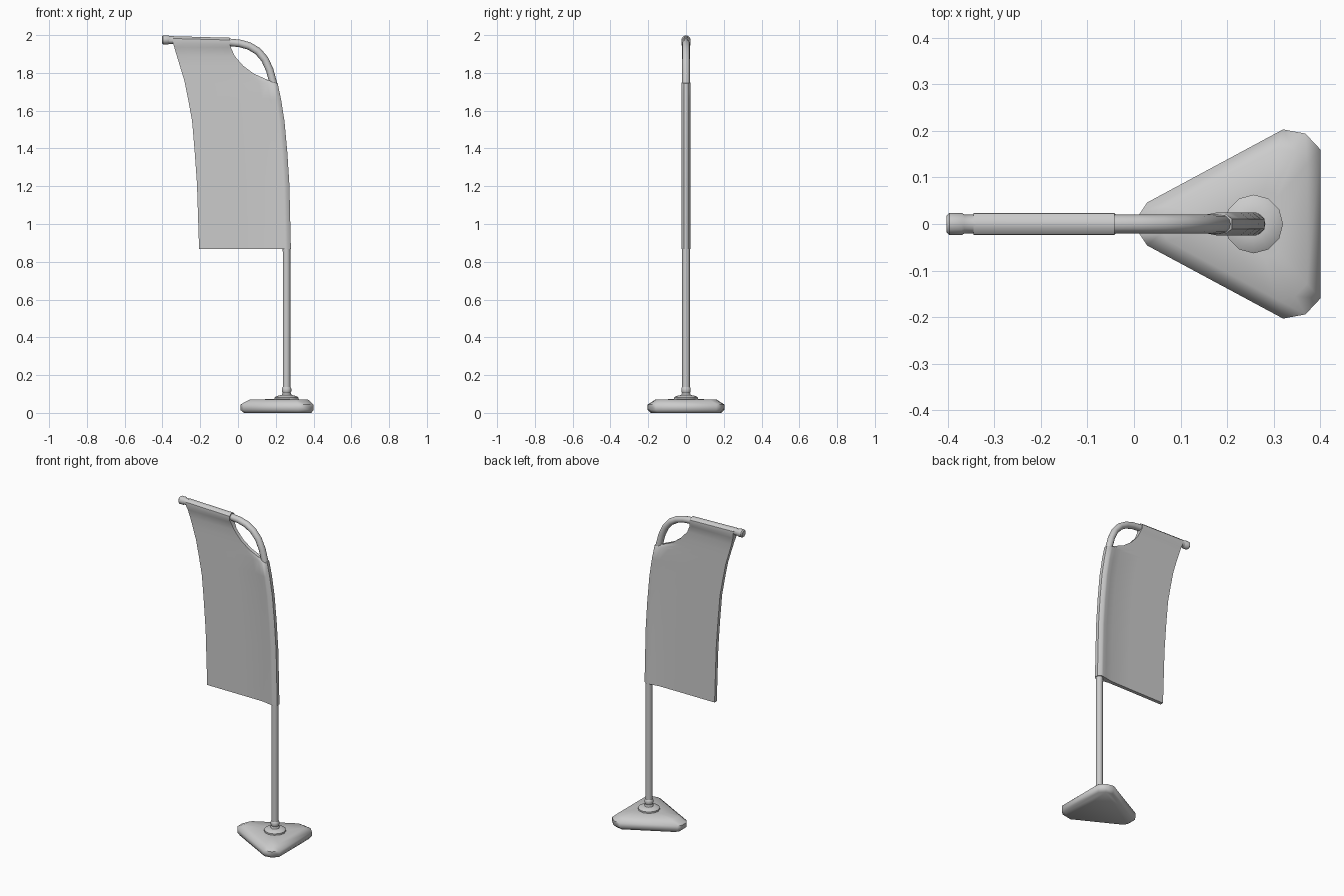
import bpy, bmesh, math
from mathutils import Vector

cube = bpy.data.objects.get("Cube")
if cube:
    bpy.data.objects.remove(cube, do_unlink=True)

grey = bpy.data.materials.new("light_grey")
grey.use_nodes = True
grey.diffuse_color = (0.6, 0.6, 0.6, 1)
grey.node_tree.nodes["Principled BSDF"].inputs["Base Color"].default_value = (0.6, 0.6, 0.6, 1)

POLE_X = 0.257


def finish(name, bm, angle=40):
    bmesh.ops.recalc_face_normals(bm, faces=bm.faces)
    mesh = bpy.data.meshes.new(name)
    bm.to_mesh(mesh)
    bm.free()
    mesh.materials.append(grey)
    obj = bpy.data.objects.new(name, mesh)
    bpy.context.collection.objects.link(obj)
    bpy.ops.object.select_all(action='DESELECT')
    obj.select_set(True)
    bpy.context.view_layer.objects.active = obj
    bpy.ops.object.shade_smooth_by_angle(angle=math.radians(angle))
    return obj


def loft(name, rings, angle=40):
    """Skin a list of equal-length closed rings and cap both ends."""
    bm = bmesh.new()
    loops = [[bm.verts.new(p) for p in ring] for ring in rings]
    n = len(loops[0])
    for a, b in zip(loops, loops[1:]):
        for i in range(n):
            j = (i + 1) % n
            bm.faces.new((a[i], a[j], b[j], b[i]))
    bm.faces.new(loops[0])
    bm.faces.new(loops[-1])
    return finish(name, bm, angle)


def tube(name, stations, sides=12):
    """Round tube in the xz plane through (x, z, radius) stations."""
    pts = [Vector((x, 0, z)) for x, z, r in stations]
    rings = []
    for i, (x, z, r) in enumerate(stations):
        along = (pts[min(i + 1, len(pts) - 1)] - pts[max(i - 1, 0)]).normalized()
        side = Vector((0, 1, 0)).cross(along)
        rings.append([pts[i] + r * (math.cos(t) * side + math.sin(t) * Vector((0, 1, 0)))
                      for t in (2 * math.pi * k / sides for k in range(sides))])
    return loft(name, rings)


# Weighted foot: triangle with clipped corners and bevelled rims
half = [(0.012, 0.022), (0.028, 0.046), (0.32, 0.203), (0.368, 0.194), (0.4, 0.16)]
outline = half + [(x, -y) for x, y in reversed(half)]


def foot_ring(inset, z):
    s = 1 - inset
    return [(POLE_X + (x - POLE_X) * s, y * s, z) for x, y in outline]


loft("foot", [foot_ring(0.08, 0), foot_ring(0, 0.016), foot_ring(0, 0.044),
              foot_ring(0.2, 0.07), foot_ring(0.65, 0.073)], 50)

# Socket disc and collar on the foot
tube("socket_disc", [(POLE_X, z, r) for z, r in
                     ((0.06, 0.063), (0.082, 0.063), (0.09, 0.05), (0.094, 0.028))])
tube("pole_collar", [(POLE_X, z, r) for z, r in
                     ((0.08, 0.025), (0.1, 0.025), (0.106, 0.021), (0.114, 0.025),
                      (0.13, 0.025), (0.137, 0.02))])

# Bent pole
path = [(POLE_X, 0.09), (POLE_X, 0.85), (0.247, 1.29), (0.224, 1.545), (0.187, 1.745),
        (0.168, 1.815), (0.142, 1.872), (0.105, 1.915), (0.06, 1.942), (0.01, 1.956),
        (-0.05, 1.962), (-0.37, 1.974)]
tube("pole", [(x, z, 0.02) for x, z in path])

# End knob
tube("pole_end_knob", [(x, 1.975, r) for x, r in
                       ((-0.34, 0.02), (-0.364, 0.02), (-0.37, 0.024), (-0.396, 0.024),
                        (-0.402, 0.018))])

# Banner: rows of (height, free edge, pole or cutout edge, half thickness, on pole)
THIN = 0.011
rows = [(0.868, -0.206, 0.28, THIN, True), (1.21, -0.217, 0.272, THIN, True),
        (1.38, -0.229, 0.261, THIN, True), (1.545, -0.243, 0.246, THIN, True),
        (1.66, -0.264, 0.228, THIN, True), (1.745, -0.281, 0.21, THIN, True),
        (1.762, -0.285, 0.16, THIN, False), (1.795, -0.295, 0.085, THIN, False),
        (1.838, -0.308, 0.027, THIN, False), (1.89, -0.324, -0.018, 0.012, False),
        (1.935, -0.337, -0.038, 0.017, False), (1.957, -0.344, -0.042, 0.024, False),
        (1.982, -0.345, -0.042, 0.023, False), (1.994, -0.345, -0.042, 0.01, False)]
sleeve = [(0.1, 0.012), (0.055, 0.02), (0.03, 0.025), (0.018, 0.025), (0, 0.003)]


def banner_ring(z, left, right, thick, on_pole):
    inner = right - 0.1
    section = [(left + (inner - left) * k / 3, thick) for k in range(3)]
    section += [(right - d, max(h, thick) if on_pole else thick) for d, h in sleeve]
    # the top sleeve rises slightly toward its free end
    lift = [(x, h, z - (0.008 * (x - left) / 0.3 if z > 1.95 else 0)) for x, h in section]
    return [(x, -h, zz) for x, h, zz in lift] + [(x, h, zz) for x, h, zz in reversed(lift)]


loft("banner", [banner_ring(*r) for r in rows], 45)
